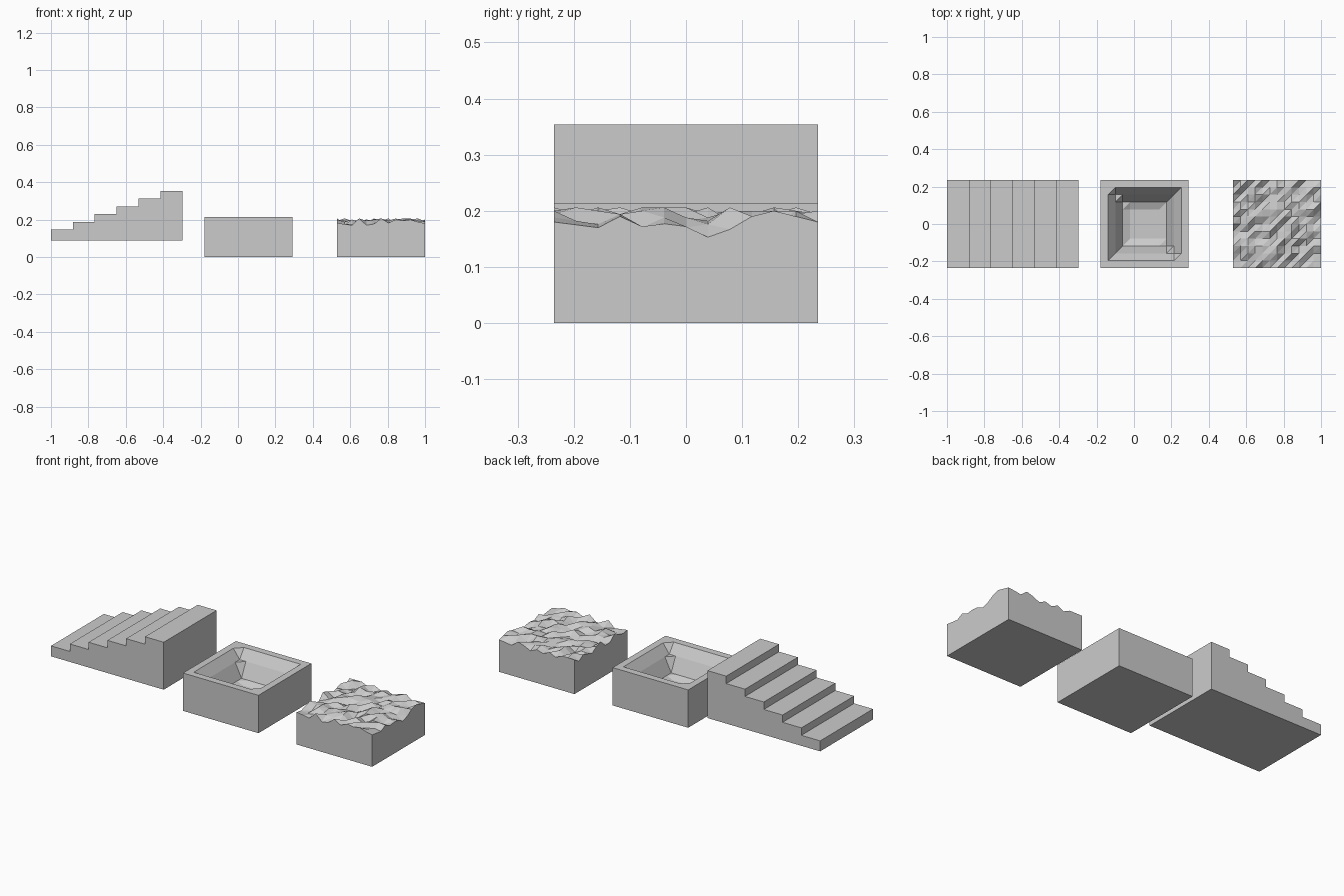
import bpy, bmesh, random

if "Cube" in bpy.data.objects:
    bpy.data.objects.remove(bpy.data.objects["Cube"])

random.seed(7)
N = 12          # cells per tile side
W = 0.47        # tile width


def finish(bm, name):
    bmesh.ops.recalc_face_normals(bm, faces=bm.faces)
    mesh = bpy.data.meshes.new(name)
    bm.to_mesh(mesh)
    bm.free()
    obj = bpy.data.objects.new(name, mesh)
    bpy.context.collection.objects.link(obj)
    return obj


def height_tile(name, x0, height):
    """Solid block whose top is a triangulated height grid."""
    bm = bmesh.new()
    s = W / N
    top = [[bm.verts.new((x0 + i * s, -W / 2 + j * s, height(i, j)))
            for j in range(N + 1)] for i in range(N + 1)]
    for i in range(N):
        for j in range(N):
            a, b = top[i][j], top[i + 1][j]
            c, d = top[i + 1][j + 1], top[i][j + 1]
            bm.faces.new((a, b, c))
            bm.faces.new((a, c, d))
    # skirt walls down to a flat base
    ring = ([top[i][0] for i in range(N)] + [top[N][j] for j in range(N)]
            + [top[i][N] for i in range(N, 0, -1)] + [top[0][j] for j in range(N, 0, -1)])
    low = [bm.verts.new((v.co.x, v.co.y, 0)) for v in ring]
    for k in range(len(ring)):
        n = (k + 1) % len(ring)
        bm.faces.new((ring[k], low[k], low[n], ring[n]))
    bm.faces.new(low)
    return finish(bm, name)


# Staircase: stepped profile extruded along y
levels = [0.146, 0.188, 0.229, 0.271, 0.312, 0.354]
x_start, run, base = -1.0, 0.117, 0.087
profile = [(x_start, base)]
for k, z in enumerate(levels):
    profile += [(x_start + k * run, z), (x_start + (k + 1) * run, z)]
profile.append((x_start + len(levels) * run, base))
bm = bmesh.new()
face = bm.faces.new([bm.verts.new((x, -W / 2, z)) for x, z in profile])
ext = bmesh.ops.extrude_face_region(bm, geom=[face])
bmesh.ops.translate(bm, vec=(0, W, 0),
                    verts=[g for g in ext["geom"] if isinstance(g, bmesh.types.BMVert)])
finish(bm, "stair_block")

# Basin: depth depends on the distance from the rim
depth = [0, 0, 0.053, 0.133, 0.15]


def basin(i, j):
    return 0.213 - depth[min(i, j, N - i, N - j, 4)]


height_tile("basin_block", -0.178, basin)

# Rough ground: random quantised heights, right edge follows the visible profile
edge = [0.18, 0.175, 0.17, 0.19, 0.172, 0.177, 0.172, 0.153, 0.167, 0.19, 0.2, 0.19, 0.18]


def rough(i, j):
    return edge[j] if i == N else 0.17 + 0.006 * random.randint(0, 6)


height_tile("rough_ground_block", 0.53, rough)
